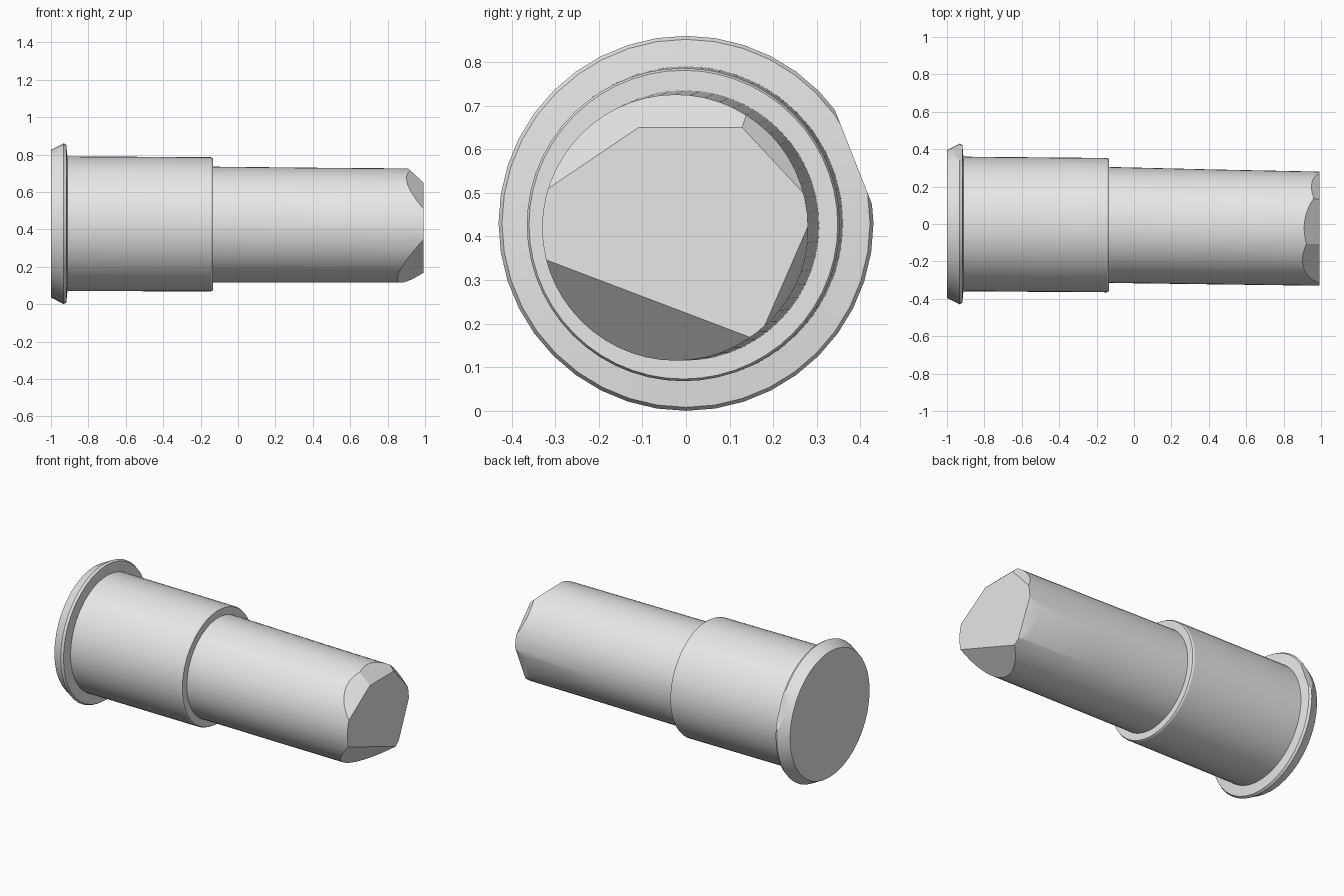
import bpy, bmesh, math
from mathutils import Vector

if "Cube" in bpy.data.objects:
    bpy.data.objects.remove(bpy.data.objects["Cube"])

grey = bpy.data.materials.new("plain grey")
grey.diffuse_color = (0.8, 0.8, 0.8, 1)
grey.use_nodes = True
grey.node_tree.nodes["Principled BSDF"].inputs["Base Color"].default_value = grey.diffuse_color


def lathe(name, rings, sides, cap=None, cuts=()):
    """Rings are (x, radius, centre y, centre z); cuts are (point, outward normal)."""
    bm = bmesh.new()
    loops = []
    for x, r, cy, cz in rings:
        loops.append([bm.verts.new((x, cy + r * math.cos(a), cz + r * math.sin(a)))
                      for a in (2 * math.pi * i / sides for i in range(sides))])
    for a, b in zip(loops, loops[1:]):
        for i in range(sides):
            j = (i + 1) % sides
            bm.faces.new((a[i], a[j], b[j], b[i]))
    if cap is not None:
        bm.faces.new(loops[cap])
    # slice off flats and close each slice
    for point, normal in cuts:
        res = bmesh.ops.bisect_plane(bm, geom=bm.verts[:] + bm.edges[:] + bm.faces[:],
                                     plane_co=point, plane_no=normal, clear_outer=True)
        edges = [e for e in res["geom_cut"] if isinstance(e, bmesh.types.BMEdge)]
        if edges:
            bmesh.ops.edgenet_fill(bm, edges=edges)
    # make the faces point away from the axis or out of the closed end
    bmesh.ops.recalc_face_normals(bm, faces=bm.faces[:])
    far = max(bm.faces, key=lambda f: (f.calc_center_median().yz - Vector((0, 0.43))).length)
    out = far.calc_center_median() - Vector((far.calc_center_median().x, 0, 0.43))
    if far.normal.dot(out) < 0:
        bmesh.ops.reverse_faces(bm, faces=bm.faces[:])
    mesh = bpy.data.meshes.new(name)
    bm.to_mesh(mesh)
    bm.free()
    obj = bpy.data.objects.new(name, mesh)
    bpy.context.collection.objects.link(obj)
    mesh.materials.append(grey)
    bpy.ops.object.select_all(action='DESELECT')
    obj.select_set(True)
    bpy.context.view_layer.objects.active = obj
    bpy.ops.object.shade_smooth_by_angle(angle=math.radians(25))
    return obj


# end flange with a worn flat on one side
lathe("flange", [(-1, 0.395, 0, 0.43), (-0.97, 0.41, 0, 0.43), (-0.932, 0.43, 0, 0.43),
                 (-0.918, 0.422, 0, 0.43), (-0.912, 0.36, 0, 0.43)], 40, cap=0,
      cuts=[(Vector((0, 0.384, 0.582)), Vector((0, 0.93, 0.367)))])

# wide sleeve with the step down to the shaft
lathe("sleeve", [(-0.912, 0.36, 0, 0.43), (-0.145, 0.359, -0.006, 0.427),
                 (-0.135, 0.354, -0.006, 0.427), (-0.135, 0.31, -0.005, 0.425)], 56)

# narrow shaft: each tip cut is (normal y, normal z, distance at end, start x)
END, R, CY, CZ = 0.992, 0.305, -0.025, 0.42
tip_cuts = []
for ny, nz, dist, start in [(-0.355, -0.935, 0.174, 0.85), (0, 1, 0.23, 0.91),
                            (-0.56, 0.83, 0.237, 0.90), (0.73, 0.68, 0.27, 0.95),
                            (0.917, -0.4, 0.278, 0.90)]:
    point = Vector((END, CY + ny * dist, CZ + nz * dist))
    normal = Vector(((R - dist) / (END - start), ny, nz)).normalized()
    tip_cuts.append((point, normal))
lathe("shaft", [(-0.135, 0.31, -0.005, 0.425), (0.45, 0.307, -0.016, 0.422),
                (END, R, CY, CZ)], 56, cap=-1, cuts=tip_cuts)
